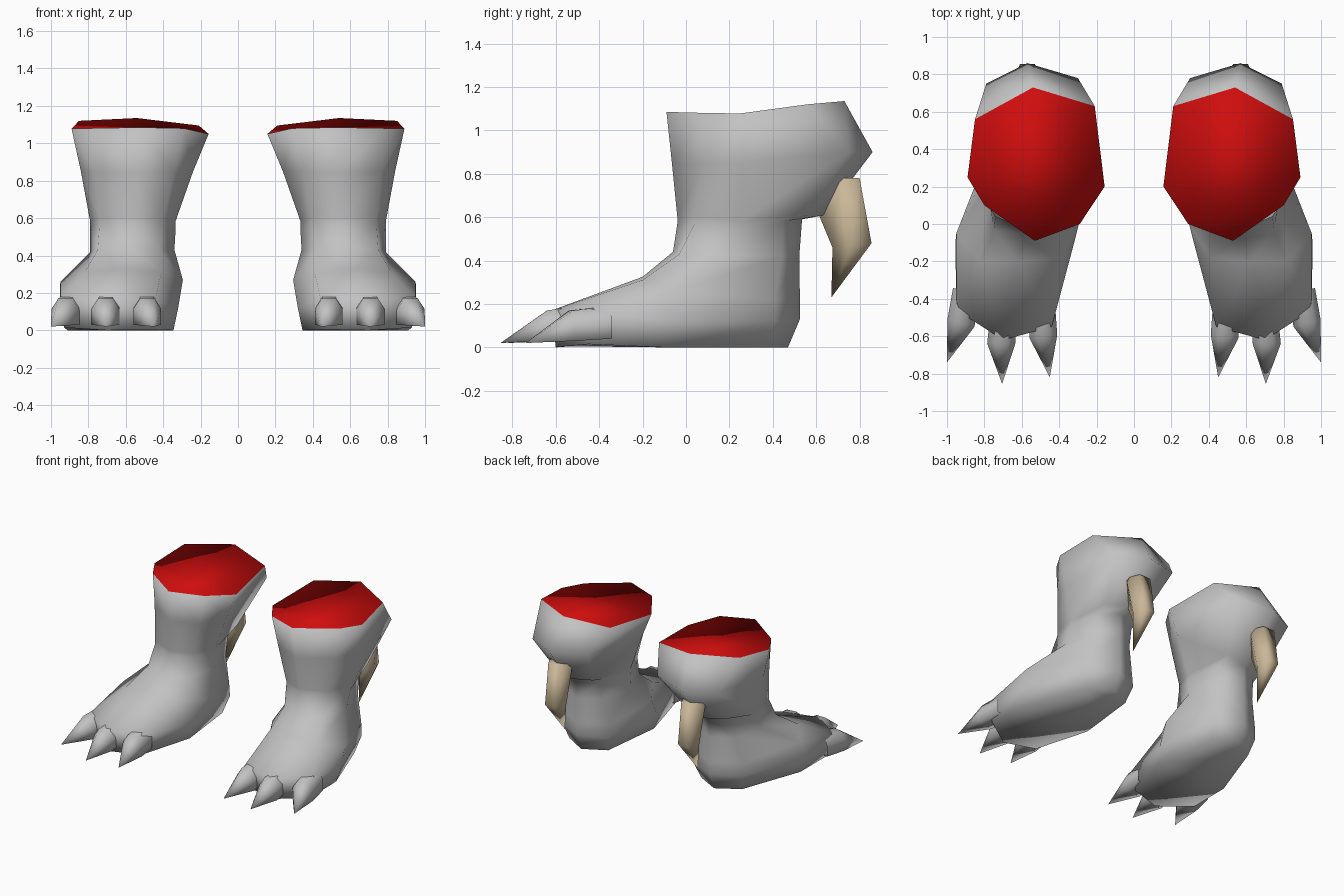
import bpy, bmesh
from mathutils import Vector

if "Cube" in bpy.data.objects:
    bpy.data.objects.remove(bpy.data.objects["Cube"])


def material(name, rgb):
    m = bpy.data.materials.new(name)
    m.diffuse_color = (*rgb, 1)
    m.use_nodes = True
    m.node_tree.nodes["Principled BSDF"].inputs["Base Color"].default_value = m.diffuse_color
    return m


GREY = material("grey skin", (0.54, 0.54, 0.54))
RED = material("red flesh", (0.62, 0.004, 0.004))
TAN = material("tan horn", (0.58, 0.47, 0.31))


def loft(bm, rings):
    """Bridge rings of equal length; a ring of one point closes to a tip."""
    vs = [[bm.verts.new(p) for p in ring] for ring in rings]
    for a, b in zip(vs, vs[1:]):
        n = len(a)
        for i in range(n):
            j = (i + 1) % n
            if len(b) == 1:
                bm.faces.new((a[i], a[j], b[0]))
            else:
                bm.faces.new((a[i], a[j], b[j], b[i]))
    return vs


def finish(name, bm, mats):
    """Make a smooth object, mirrored to the other side."""
    bmesh.ops.recalc_face_normals(bm, faces=bm.faces)
    for f in bm.faces:
        f.smooth = True
    me = bpy.data.meshes.new(name)
    bm.to_mesh(me)
    bm.free()
    for m in mats:
        me.materials.append(m)
    ob = bpy.data.objects.new(name, me)
    bpy.context.collection.objects.link(ob)
    ob.modifiers.new("mirror", 'MIRROR')
    return ob


# Leg and foot: each ring runs front, inner side, back, outer side
top_rings = [
    # cut rim
    [(.53, -.09, 1.085), (.29, 0, 1.08), (.157, .2, 1.05), (.21, .63, 1.095),
     (.54, .73, 1.135), (.85, .56, 1.12), (.89, .25, 1.078), (.80, .10, 1.08)],
    # bulge at the back of the leg
    [(.54, -.065, .85), (.34, .01, .85), (.24, .2, .85), (.30, .78, .92),
     (.57, .86, .9), (.79, .75, .9), (.84, .25, .85), (.77, .08, .85)],
    # underside of the bulge
    [(.56, -.04, .6), (.40, .02, .6), (.335, .2, .58), (.40, .56, .61),
     (.57, .64, .61), (.72, .56, .61), (.79, .25, .58), (.74, .04, .6)],
]
low_rings = [
    # ankle
    [(.56, -.04, .57), (.40, .02, .57), (.333, .2, .55), (.40, .45, .58),
     (.57, .535, .59), (.72, .45, .58), (.79, .25, .55), (.74, .04, .57)],
    [(.58, -.06, .44), (.42, -.03, .43), (.34, .2, .43), (.42, .45, .42),
     (.57, .522, .42), (.72, .44, .42), (.79, .2, .42), (.75, -.03, .43)],
    # instep
    [(.62, -.2, .325), (.41, -.18, .31), (.295, 0, .27), (.37, .42, .22),
     (.57, .525, .22), (.77, .41, .22), (.95, -.05, .26), (.82, -.2, .31)],
    # toe line
    [(.70, -.62, .17), (.44, -.55, .17), (.32, -.1, .12), (.37, .43, .12),
     (.57, .525, .13), (.77, .41, .12), (.955, -.1, .12), (.95, -.46, .17)],
    # sole
    [(.70, -.6, 0), (.46, -.53, .005), (.345, -.1, 0), (.40, .38, 0),
     (.57, .47, 0), (.74, .37, 0), (.91, -.1, 0), (.93, -.45, .015)],
]
bm = bmesh.new()
vs = loft(bm, top_rings + low_rings)
for ring, mat in ((vs[0], 1), (vs[-1], 0)):
    for ids in ((0, 1, 7), (1, 2, 6, 7), (2, 3, 5, 6), (3, 4, 5)):
        bm.faces.new([ring[i] for i in ids]).material_index = mat
finish("leg_and_foot", bm, (GREY, RED))

# Toes: a low knuckle tapering to a pointed claw
toes = [("inner_toe", (.49, -.46), (.485, -.60), (.45, -.82, .02)),
        ("middle_toe", (.70, -.50), (.71, -.64), (.705, -.855, .02)),
        ("outer_toe", (.90, -.36), (.925, -.53), (1.0, -.74, .02))]
for name, root, knuckle, tip in toes:
    side = Vector((tip[1] - root[1], root[0] - tip[0], 0)).normalized()

    def section(c, w, lo, hi):
        outline = ((-1, lo), (-1, lo + .6 * (hi - lo)), (-.5, hi),
                   (.5, hi), (1, lo + .6 * (hi - lo)), (1, lo))
        return [Vector((c[0], c[1], z)) + side * w * s for s, z in outline]

    bm = bmesh.new()
    loft(bm, [section(root, .07, .04, .19), section(knuckle, .075, .03, .17), [tip]])
    finish(name, bm, (GREY,))

# Rear claw hanging from the bulge
rear_claw = [
    [(.57, .60, .64), (.48, .70, .78), (.52, .80, .78), (.62, .80, .78), (.66, .70, .78)],
    [(.57, .675, .46), (.495, .76, .47), (.53, .855, .48), (.61, .855, .48), (.645, .76, .47)],
    [(.57, .67, .23)],
]
bm = bmesh.new()
top = loft(bm, rear_claw)[0]
bm.faces.new(top)
finish("rear_claw", bm, (TAN,))
